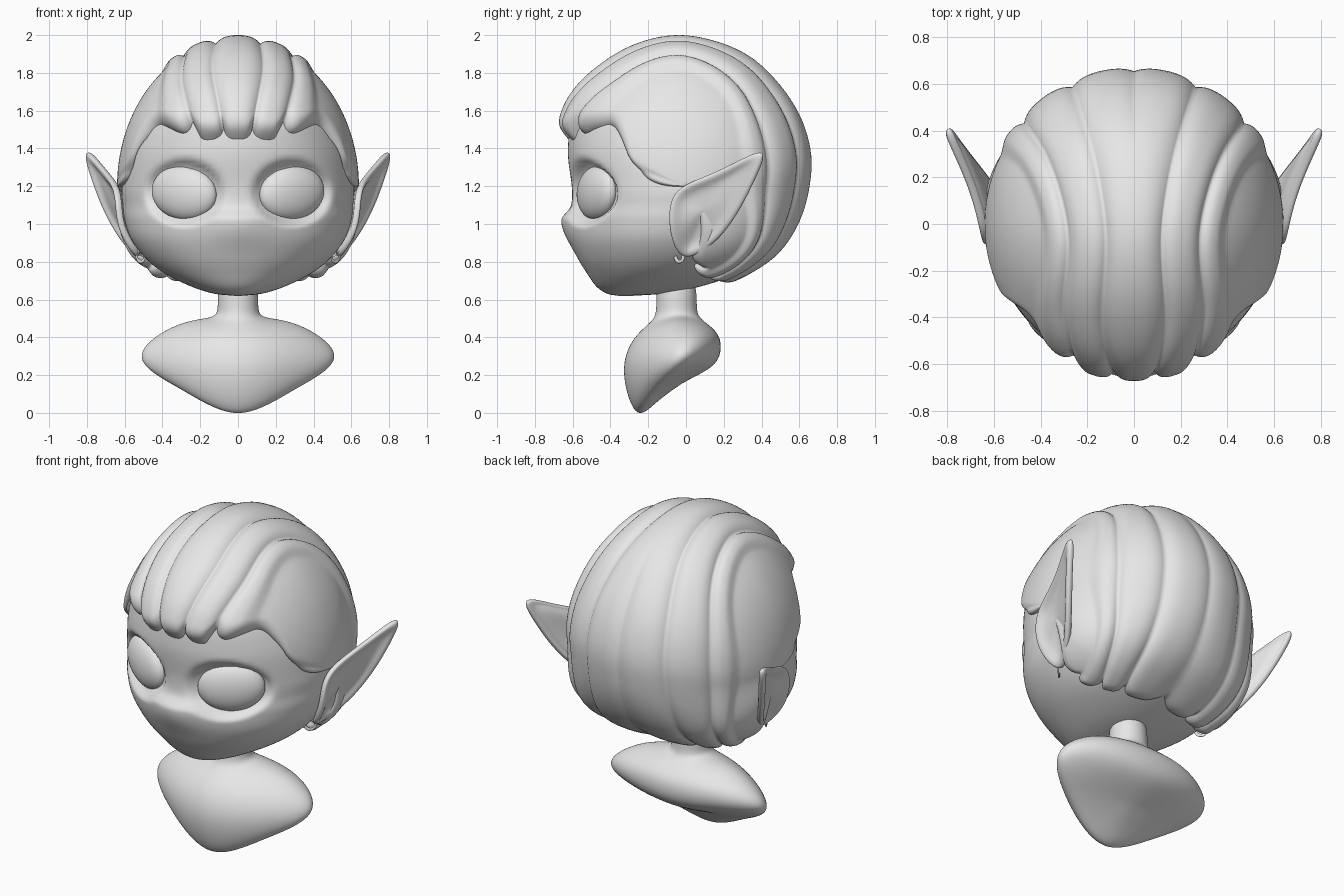
import bpy, bmesh, math
from math import sin, cos, radians, pi, exp, sqrt
from mathutils import Vector

if "Cube" in bpy.data.objects:
    bpy.data.objects.remove(bpy.data.objects["Cube"])

clay = bpy.data.materials.new("clay_grey")
clay.diffuse_color = (0.8, 0.8, 0.8, 1)
clay.use_nodes = True
clay.node_tree.nodes["Principled BSDF"].inputs["Base Color"].default_value = clay.diffuse_color


def curve(tab, t):
    """Smooth interpolation through rows of (t, a, b, ...)."""
    n = len(tab)
    t = min(max(t, tab[0][0]), tab[-1][0])
    i = max(k for k in range(n - 1) if tab[k][0] <= t)
    h = tab[i + 1][0] - tab[i][0]
    f = (t - tab[i][0]) / h

    def slope(k, c):
        a, b = max(k - 1, 0), min(k + 1, n - 1)
        return (tab[b][c] - tab[a][c]) / (tab[b][0] - tab[a][0]) * h
    return [tab[i][c] * (2*f**3 - 3*f*f + 1) + slope(i, c) * (f**3 - 2*f*f + f)
            + tab[i + 1][c] * (3*f*f - 2*f**3) + slope(i + 1, c) * (f**3 - f*f)
            for c in range(1, len(tab[0]))]


def smooth(x):
    x = min(max(x, 0), 1)
    return x * x * (3 - 2 * x)


def make(name, rows, closed=True, caps=(), mirror=False, solid=0, subsurf=0):
    """Skin rows of points into one smooth object."""
    bm = bmesh.new()
    vs = [[bm.verts.new(p) for p in r] for r in rows]
    m = len(rows[0])
    for a, b in zip(vs, vs[1:]):
        for j in range(m if closed else m - 1):
            k = (j + 1) % m
            bm.faces.new((a[j], a[k], b[k], b[j]))
    for c in caps:
        bm.faces.new(vs[c])
    bmesh.ops.remove_doubles(bm, verts=bm.verts, dist=0.0002)
    bmesh.ops.recalc_face_normals(bm, faces=bm.faces)
    me = bpy.data.meshes.new(name)
    bm.to_mesh(me)
    bm.free()
    ob = bpy.data.objects.new(name, me)
    bpy.context.collection.objects.link(ob)
    me.materials.append(clay)
    for p in me.polygons:
        p.use_smooth = True
    if mirror:
        ob.modifiers.new("mirror", 'MIRROR').merge_threshold = 0.001
    if solid:
        s = ob.modifiers.new("thickness", 'SOLIDIFY')
        s.thickness, s.offset = solid, 0
    if subsurf:
        s = ob.modifiers.new("subsurf", 'SUBSURF')
        s.levels = s.render_levels = subsurf
    return ob


# Head: stacked ovals (z, half width, front y, back y) with nose and eye sockets
ovals = [(.62, .02, -.36, -.28), (.632, .13, -.42, -.12), (.67, .25, -.475, .08), (.74, .39, -.525, .28),
         (.82, .49, -.57, .4), (.92, .565, -.605, .48), (1.02, .6, -.615, .54), (1.1, .61, -.605, .57),
         (1.2, .615, -.605, .58), (1.4, .585, -.625, .58), (1.6, .5, -.585, .52), (1.78, .35, -.42, .38),
         (1.86, .18, -.22, .2), (1.885, .01, -.02, .02)]
ovals = [(i,) + r for i, r in enumerate(ovals)]
rows = []
for i in range(118):
    z, w, yf, yb = curve(ovals, i * 13 / 117)
    row = []
    for j in range(144):
        t = 2 * pi * j / 144
        x, y = w * sin(t), (yf + yb) / 2 - (yb - yf) / 2 * cos(t)
        if y < 0:
            dz = (z - 1.02) / (.05 if z > 1.02 else .13)
            y -= .045 * exp(-dz * dz - (x / .2) ** 2)
            d = sqrt(((abs(x) - .285) / .2) ** 2 + ((z - 1.165) / .17) ** 2)
            y += .055 * smooth((1.12 - d) / .35)
        row.append((x, y, z))
    rows.append(row)
make("head", rows, caps=(0, -1))

# Eyes: flattened balls set into the sockets
for side, label in ((1, "left"), (-1, "right")):
    ball = [[(.19 * sin(a) * cos(b), .075 * sin(a) * sin(b), .143 * cos(a))
             for b in [2 * pi * j / 48 for j in range(48)]] for a in [pi * i / 24 for i in range(25)]]
    eye = make("eye_" + label, ball)
    eye.location = (side * .285, -.47, 1.165)
    eye.rotation_euler = (0, radians(-8 * side), radians(27 * side))

# Hair: shell around a side-to-side axis, grooved into locks
outline = [(-.64, 1.2), (-.635, 1.35), (-.61, 1.42), (-.67, 1.52), (-.655, 1.61), (-.59, 1.72), (-.45, 1.85),
           (-.25, 1.96), (-.05, 2.0), (.15, 1.97), (.35, 1.88), (.5, 1.74), (.62, 1.55), (.67, 1.35),
           (.66, 1.2), (.6, 1.0), (.5, .85), (.35, .74), (.18, .67), (.03, .66)]
radius = []
for y, z in outline:
    a = math.degrees(math.atan2(z - 1.2, -y))
    radius.append((a + 360 if a < 0 else a, math.hypot(y, z - 1.2)))
seams = [(25, 7, 22, 44), (55, 12, 28, 42), (90, 11, 27, 39), (150, 23, 46, 62), (200, 24, 46, 60), (255, 15, 28, 43)]
front_edge = [(0, 17), (7, 18), (15, 20), (22, 24), (30, 28), (38, 34), (46, 39), (52, 38), (59, 32),
              (66, 18), (75, 6), (90, -5)]
back_edge = [(0, 249), (20, 255), (35, 263), (50, 266), (65, 258), (90, 240)]


def lock_angle(lock, f, phi):
    b = [0] + curve(seams, phi) + [90]
    return b[lock] + (b[lock + 1] - b[lock]) * f


columns = [(k, i / n) for k, n in ((0, 20), (1, 14), (2, 14), (3, 24)) for i in range(n + (k == 3))]
rows = []
for lock, f in columns:
    q = f if lock == 0 else 2 * f - 1
    qb = 2 * f - 1
    notch_f = 7 * abs(q) ** 3 if lock < 2 or (lock == 2 and q < 0) else 0
    notch_b = 6 * qb ** 4 if lock < 3 or qb < 0 else 0
    sf, sb = lock_angle(lock, f, 25), lock_angle(lock, f, 255)
    p0 = curve(front_edge, sf)[0] + notch_f
    p1 = curve(back_edge, sb)[0] - notch_b
    row = []
    for i in range(111):
        phi = p0 + (p1 - p0) * (.5 - .5 * cos(pi * i / 110))
        s = radians(lock_angle(lock, f, phi))
        low = smooth((phi - 180) / 60)
        r = curve(radius, phi)[0] * max(cos(s), 0) ** (1 - .45 * low)
        p = Vector((.66 * max(sin(s), 0) ** (1 - .25 * low), -r * cos(radians(phi)), r * sin(radians(phi))))
        # grooves between locks, sunken side panel
        back = smooth((phi - 110) / 40)
        if lock == 0:
            groove = .04 * ((1 - back) * abs(q) ** 3 + back * (.6 if qb < 0 else 1) * abs(qb) ** 3)
        elif lock < 3:
            groove = .04 * abs(q) ** 3 if lock == 1 or q < 0 else .03 * smooth(q)
        else:
            groove = .03
        # rounded tips
        depth = .1 - .065 * smooth((math.degrees(s) - 42) / 20)
        for d in (phi - p0, p1 - phi):
            e = min(1, max(0, 1 - d / 8))
            groove += depth * (1 - sqrt(1 - e * e))
        p *= 1 - groove
        row.append((p.x, p.y, p.z + 1.2))
    rows.append(row)
make("hair", rows, closed=False, mirror=True)

# Ears: pointed outline (x, y, z) with a hollowed inside
rim = [(.822, .455, 1.43), (.725, .25, 1.315), (.67, .1, 1.25), (.64, -.03, 1.2), (.628, -.085, 1.12), (.62, -.09, 1.0),
       (.575, -.07, .89), (.515, -.02, .82), (.535, .06, .835), (.62, .19, .93), (.7, .29, 1.08), (.755, .36, 1.22)]
mid, out = Vector((.64, .08, 1.07)), Vector((.89, -.45, -.1))
rows = [[mid + (Vector(p) - mid) * k + out * o for p in rim]
        for k, o in ((1, 0), (.88, .008), (.72, -.015), (.4, -.02))]
make("ears", rows, caps=(-1,), mirror=True, solid=.036, subsurf=3)

# Earrings: small hoops in the lobes
hoop = [[((.03 + .009 * cos(b)) * cos(a) * .7 + .515, (.03 + .009 * cos(b)) * cos(a) * .7 - .035 + .009 * sin(b) * .7,
          .83 + (.03 + .009 * cos(b)) * sin(a)) for b in [2 * pi * j / 12 for j in range(12)]]
        for a in [2 * pi * i / 32 for i in range(33)]]
make("earrings", hoop, mirror=True)


# Neck and bust: half rings from front to back, mirrored and subdivided
def circle(r, z, tilt=0):
    return [(r * sin(a), -.05 - r * cos(a), z - tilt * cos(a)) for a in [pi * i / 4 for i in range(5)]]


halves = [circle(.117, .74), circle(.117, .56), circle(.125, .5, .01),
          [(0, -.29, .41), (.17, -.24, .43), (.33, -.04, .51), (.17, .1, .48), (0, .13, .46)],
          [(0, -.4, .22), (.33, -.27, .28), (.55, -.03, .4), (.33, .16, .42), (0, .2, .4)],
          [(0, -.3, -.135), (.33, -.2, .1), (.67, -.02, .28), (.33, .16, .31), (0, .2, .28)],
          [(0, -.2, .03), (.15, -.12, .1), (.28, -.02, .17), (.15, .1, .22), (0, .12, .22)]]
rows = [h + [(-x, y, z) for x, y, z in h[3:0:-1]] for h in halves]
make("neck_and_bust", rows, caps=(0, -1), subsurf=4)
